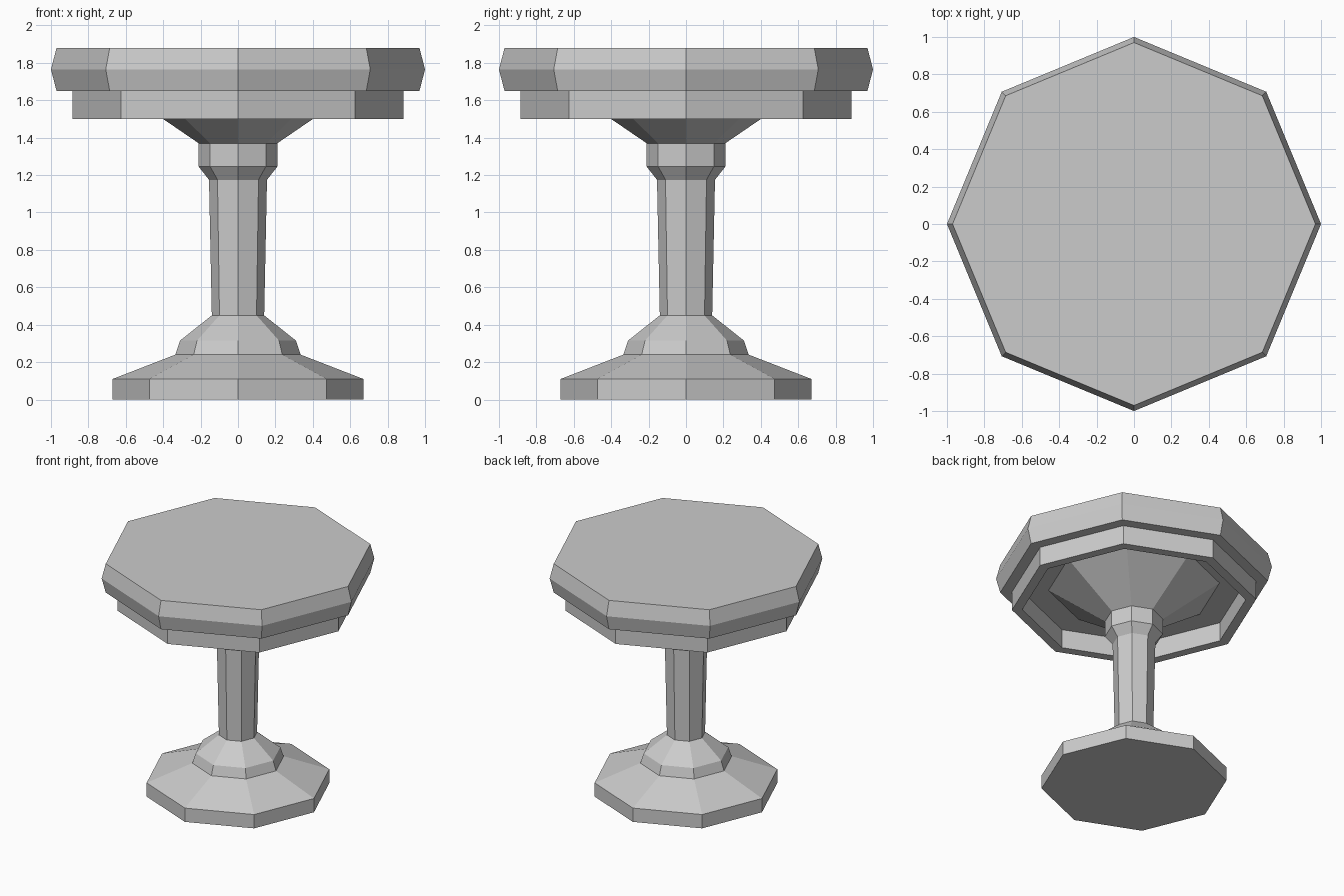
import bpy
from math import cos, sin, tau

SIDES = 8

cube = bpy.data.objects.get("Cube")
if cube:
    bpy.data.objects.remove(cube, do_unlink=True)

# One plain grey for the whole table
grey = bpy.data.materials.new("plain_grey")
grey.use_nodes = True
colour = (0.6, 0.6, 0.6, 1)
grey.diffuse_color = colour
grey.node_tree.nodes["Principled BSDF"].inputs["Base Color"].default_value = colour


def turned(name, profile, ring=False):
    """Turn a (radius, height) profile into an eight-sided part, capped or as a closed ring."""
    n = len(profile)
    verts = [(r * cos(tau * s / SIDES), r * sin(tau * s / SIDES), z)
             for r, z in profile for s in range(SIDES)]
    faces = []
    for i in range(n if ring else n - 1):
        a, b = i * SIDES, (i + 1) % n * SIDES
        for s in range(SIDES):
            t = (s + 1) % SIDES
            faces.append((a + s, a + t, b + t, b + s))
    if not ring:
        faces.append(tuple(reversed(range(SIDES))))
        faces.append(tuple(range((n - 1) * SIDES, n * SIDES)))
    mesh = bpy.data.meshes.new(name)
    mesh.from_pydata(verts, [], faces)
    mesh.materials.append(grey)
    obj = bpy.data.objects.new(name, mesh)
    bpy.context.collection.objects.link(obj)
    return obj


# Stepped foot, tapered column, collar and flared support
turned("pedestal", [(0.67, 0), (0.67, 0.11), (0.335, 0.24), (0.31, 0.315),
                    (0.14, 0.45), (0.155, 1.175), (0.21, 1.245),
                    (0.21, 1.37), (0.62, 1.65)])

# Hollow skirt below the top
turned("apron", [(0.81, 1.5), (0.885, 1.5), (0.885, 1.65), (0.81, 1.65)], ring=True)

# Table top with a pointed edge
turned("table_top", [(0.97, 1.65), (1.0, 1.765), (0.97, 1.88)])
